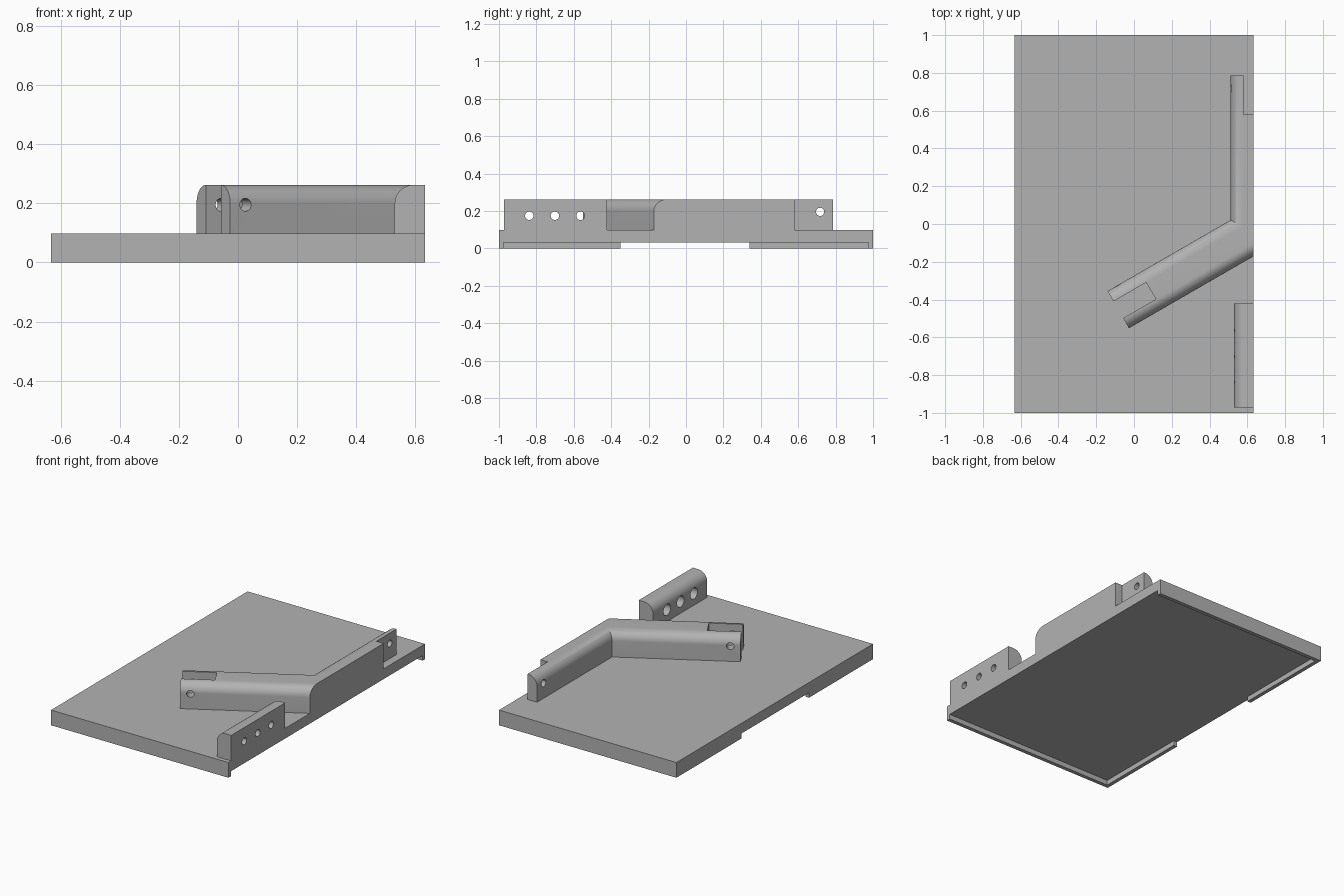
import bpy, bmesh, math
from mathutils import Vector, Matrix

if "Cube" in bpy.data.objects:
    bpy.data.objects.remove(bpy.data.objects["Cube"])

grey = bpy.data.materials.new("plain grey")
grey.diffuse_color = (0.45, 0.45, 0.45, 1)
grey.use_nodes = True
grey.node_tree.nodes["Principled BSDF"].inputs["Base Color"].default_value = grey.diffuse_color

TOP, SINK, R = 0.262, 0.06, 0.062      # bracket top, depth sunk in plate, fillet
EDGE = 0.632                           # right edge of the plate


def finish(name, bm):
    bmesh.ops.recalc_face_normals(bm, faces=bm.faces)
    me = bpy.data.meshes.new(name)
    bm.to_mesh(me)
    bm.free()
    me.materials.append(grey)
    ob = bpy.data.objects.new(name, me)
    bpy.context.collection.objects.link(ob)
    return ob


def prism(name, profile, origin, angle, length):
    """Extrude a (side, z) profile along a horizontal direction."""
    d = Vector((math.cos(angle), math.sin(angle), 0))
    side = Vector((d.y, -d.x, 0))
    o = Vector((*origin, 0))
    bm = bmesh.new()
    f = bm.faces.new([bm.verts.new(o + side * u + Vector((0, 0, z))) for u, z in profile])
    ext = bmesh.ops.extrude_face_region(bm, geom=[f])
    bmesh.ops.translate(bm, vec=d * length,
                        verts=[v for v in ext["geom"] if isinstance(v, bmesh.types.BMVert)])
    return finish(name, bm)


def box(name, x0, x1, y0, y1, z0, z1):
    return prism(name, [(0, z0), (x1 - x0, z0), (x1 - x0, z1), (0, z1)],
                 (x0, y0), math.pi / 2, y1 - y0)


def rod(name, centre, angle, radius, length):
    """Horizontal cylinder centred on a point, pointing along angle."""
    bm = bmesh.new()
    m = (Matrix.Translation(centre) @ Matrix.Rotation(angle, 4, 'Z')
         @ Matrix.Rotation(math.pi / 2, 4, 'Y'))
    bmesh.ops.create_cone(bm, cap_ends=True, segments=32, radius1=radius,
                          radius2=radius, depth=length, matrix=m)
    return finish(name, bm)


def boolean(target, tool, op='DIFFERENCE'):
    mod = target.modifiers.new("bool", 'BOOLEAN')
    mod.operation, mod.object, mod.solver = op, tool, 'EXACT'
    bpy.context.view_layer.objects.active = target
    bpy.ops.object.modifier_apply(modifier=mod.name)
    bpy.data.objects.remove(tool)


def rounded(width, both=False):
    """Upright profile with its top left (or both top) corners rounded."""
    arc = [(R - R * math.cos(a), TOP - R + R * math.sin(a))
           for a in (math.pi / 2 * i / 12 for i in range(13))]
    right = [(width - u, z) for u, z in reversed(arc)] if both else [(width, TOP)]
    return [(0, SINK)] + arc + right + [(width, SINK)]


# plate with an underside recess, open at the right and notched at the left
plate = box("mounting_plate", -0.632, 0.68, -1, 1, 0, 0.098)
boolean(plate, box("recess", -0.607, 0.8, -0.975, 0.975, -0.1, 0.032))
boolean(plate, box("side_notch", -0.8, -0.6, -0.35, 0.34, -0.1, 0.032))

# straight rail at the back, thinned at its end, with a pin hole
rail = prism("back_rail", rounded(0.17), (0.512, -0.08), math.pi / 2, 0.865)
boolean(rail, box("thin_end", 0.58, 0.8, 0.58, 0.9, 0, 0.4))
boolean(rail, rod("pin_hole", (0.55, 0.717, 0.195), 0, 0.022, 0.3))

# diagonal arm with a forked end and a cross hole
ang = math.radians(30)
d = Vector((math.cos(ang), math.sin(ang)))
s = Vector((d.y, -d.x))
corner = Vector((-0.14, -0.355))
arm = prism("diagonal_arm", rounded(0.227, True), corner, ang, 0.95)
boolean(arm, prism("fork_slot", [(0.063, 0), (0.165, 0), (0.165, 0.4), (0.063, 0.4)],
                   corner - d * 0.1, ang, 0.3))
p = corner + d * 0.06 + s * 0.113
boolean(arm, rod("cross_hole", (p.x, p.y, 0.195), ang + math.pi / 2, 0.022, 0.4))

# front block with three counterbored holes
block = prism("front_block", rounded(0.15), (0.53, -0.972), math.pi / 2, 0.55)
for y in (-0.838, -0.701, -0.564):
    boolean(block, rod("bolt_hole", (0.6, y, 0.174), 0, 0.0225, 0.4))
    boolean(block, rod("counterbore", (0.52, y, 0.174), 0, 0.036, 0.11))

# join into one solid and trim everything flush at the right edge
for part in (arm, rail, block):
    boolean(plate, part, 'UNION')
boolean(plate, box("trim", EDGE, 2, -1.5, 1.5, -0.5, 0.5))

bpy.ops.object.select_all(action='DESELECT')
plate.select_set(True)
bpy.context.view_layer.objects.active = plate
bpy.ops.object.shade_smooth_by_angle(angle=math.radians(30))
